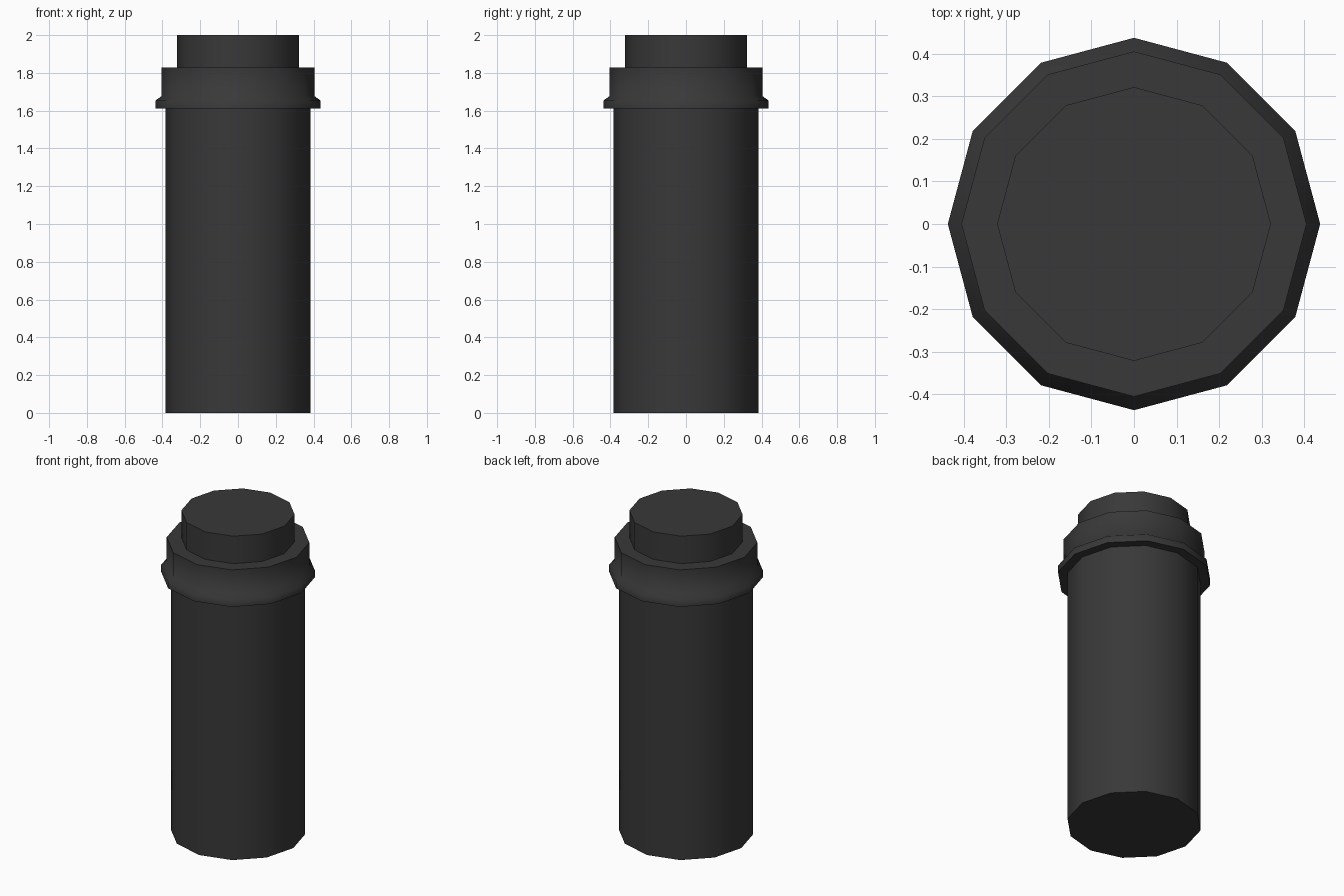
import bpy, bmesh
from math import cos, sin, pi, radians

if "Cube" in bpy.data.objects:
    bpy.data.objects.remove(bpy.data.objects["Cube"])

SIDES = 12

dark = bpy.data.materials.new("dark_grey")
dark.diffuse_color = (0.04, 0.04, 0.04, 1)
dark.use_nodes = True
dark.node_tree.nodes["Principled BSDF"].inputs["Base Color"].default_value = dark.diffuse_color


def lathe(name, profile):
    """Closed 12-sided turned part from (radius, z) points, bottom to top."""
    bm = bmesh.new()
    rings = [[bm.verts.new((r * cos(2 * pi * i / SIDES), r * sin(2 * pi * i / SIDES), z))
              for i in range(SIDES)] for r, z in profile]
    for low, high in zip(rings, rings[1:]):
        for i in range(SIDES):
            j = (i + 1) % SIDES
            bm.faces.new((low[i], low[j], high[j], high[i]))
    bm.faces.new(rings[0][::-1])
    bm.faces.new(rings[-1])
    mesh = bpy.data.meshes.new(name)
    bm.to_mesh(mesh)
    bm.free()
    mesh.materials.append(dark)
    obj = bpy.data.objects.new(name, mesh)
    bpy.context.collection.objects.link(obj)
    bpy.ops.object.select_all(action='DESELECT')
    obj.select_set(True)
    bpy.context.view_layer.objects.active = obj
    bpy.ops.object.shade_smooth_by_angle(angle=radians(62))
    return obj


# Long cylindrical body
lathe("body", [(0.383, 0), (0.383, 1.611)])
# Collar with a flared lower lip
lathe("collar", [(0.438, 1.611), (0.438, 1.653), (0.406, 1.676), (0.406, 1.828)])
# Narrow top plug
lathe("top_cap", [(0.322, 1.828), (0.322, 2.0)])
